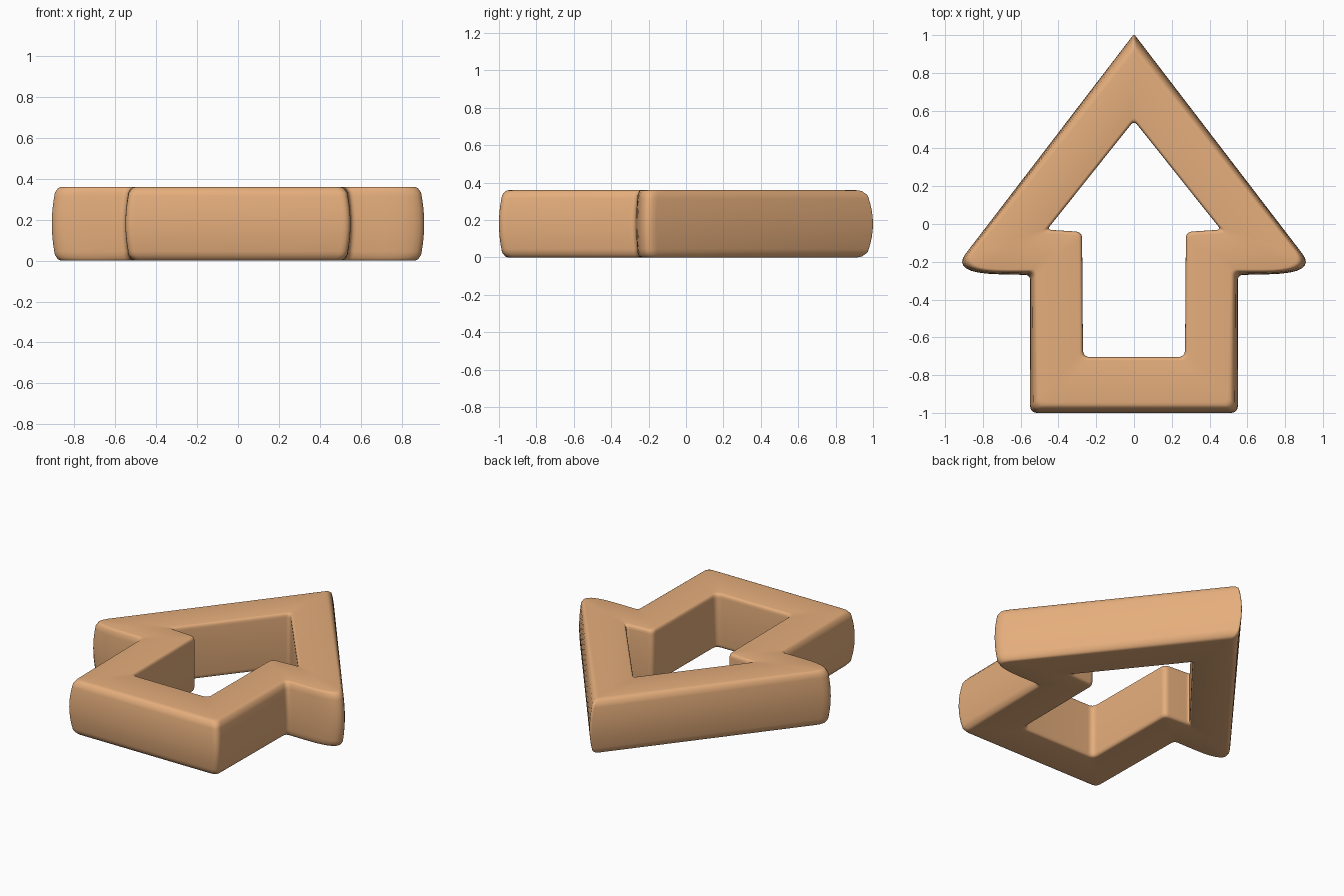
import bpy, bmesh
from mathutils import Vector

if "Cube" in bpy.data.objects:
    bpy.data.objects.remove(bpy.data.objects["Cube"])

H = 0.36   # thickness
N = 8      # segments per rounded corner

# Right-half corners: (mid-height xy, top/bottom xy, fillet in, fillet out)
OUTER = [((0, 1.006), (0, 0.91), 0.016, 0.016),
         ((0.97, -0.26), (0.92, -0.243), 0.13, 0.25),
         ((0.55, -0.27), (0.51, -0.238), 0.03, 0.03),
         ((0.55, -1.0), (0.495, -0.945), 0.04, 0.04)]
INNER = [((0, 0.547), (0, 0.572), 0.03, 0.03),
         ((0.46, -0.03), (0.495, -0.048), 0.02, 0.03),
         ((0.275, -0.042), (0.293, -0.06), 0.035, 0.035),
         ((0.27, -0.705), (0.288, -0.723), 0.04, 0.04)]

# Wall profiles: (height fraction from the middle, blend from mid to top corners)
WALL = [(u, 0.42 * u * u) for u in (0, 0.2, 0.4, 0.6, 0.75, 0.85)]
WALL += [(0.92, 0.48), (0.965, 0.6), (0.99, 0.77), (1, 1)]
HOLE = [(0, 0), (0.85, 0), (0.92, 0.1), (0.965, 0.3), (0.99, 0.6), (1, 1)]


def outline(corners, k):
    """Closed mirrored outline with rounded corners, blended by k."""
    pts = [(Vector(a).lerp(Vector(b), k), i, o) for a, b, i, o in corners]
    pts += [(Vector((-p.x, p.y)), o, i) for p, i, o in reversed(pts[1:])]
    result = []
    for j, (p, fin, fout) in enumerate(pts):
        prev, nxt = pts[j - 1][0], pts[(j + 1) % len(pts)][0]
        a = p + (prev - p).normalized() * fin
        b = p + (nxt - p).normalized() * fout
        for s in range(N + 1):
            t = s / N
            result.append(a * (1 - t) ** 2 + p * 2 * t * (1 - t) + b * t * t)
    return result


def full(profile):
    """Profile from bottom to top, mirrored about mid height."""
    return [(-u, k) for u, k in reversed(profile[1:])] + profile


# Arrow frame: outer wall up, across the top, hole wall down, across the bottom
bm = bmesh.new()
levels = [(OUTER, u, k) for u, k in full(WALL)]
levels += [(INNER, u, k) for u, k in reversed(full(HOLE))]
rings = [[bm.verts.new((p.x, p.y, H / 2 * (1 + u))) for p in outline(c, k)]
         for c, u, k in levels]
for r, ring in enumerate(rings):
    above = rings[(r + 1) % len(rings)]
    for i in range(len(ring)):
        j = (i + 1) % len(ring)
        bm.faces.new((ring[i], ring[j], above[j], above[i]))
bmesh.ops.recalc_face_normals(bm, faces=bm.faces)

mesh = bpy.data.meshes.new("arrow_frame")
bm.to_mesh(mesh)
bm.free()
frame = bpy.data.objects.new("arrow_frame", mesh)
bpy.context.collection.objects.link(frame)
bpy.context.view_layer.objects.active = frame
frame.select_set(True)
bpy.ops.object.shade_smooth_by_angle(angle=0.9)

# Warm tan colour
mat = bpy.data.materials.new("tan")
mat.diffuse_color = (0.78, 0.42, 0.2, 1)
mat.use_nodes = True
mat.node_tree.nodes["Principled BSDF"].inputs["Base Color"].default_value = mat.diffuse_color
mesh.materials.append(mat)
